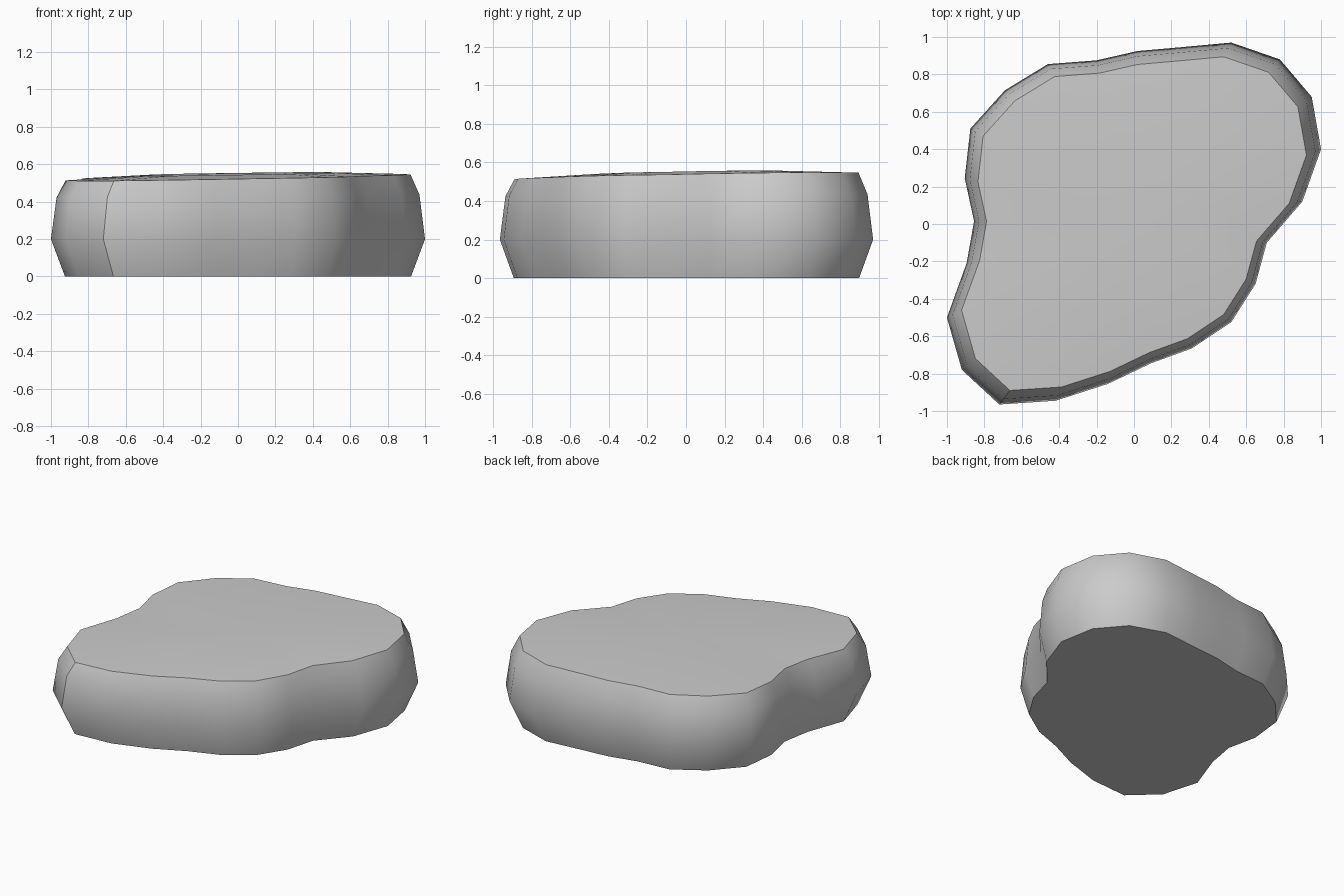
import bpy, bmesh

if "Cube" in bpy.data.objects:
    bpy.data.objects.remove(bpy.data.objects["Cube"])

# widest outline of the stone, counterclockwise seen from above
OUTLINE = [(1.0, .40), (.95, .68), (.78, .88), (.52, .97), (.25, .945), (.02, .925),
           (-.20, .875), (-.46, .855), (-.69, .715), (-.875, .51), (-.905, .245),
           (-.855, .015), (-.895, -.21), (-1.0, -.50), (-.92, -.78), (-.72, -.965),
           (-.42, -.945), (-.14, -.855), (.09, -.745), (.31, -.665), (.52, -.525),
           (.65, -.32), (.71, -.10), (.90, .12)]
SEAM = 15  # front left corner with a crisp vertical crease


def top_z(x, y, lift=0):
    return .53 + .012 * x + .012 * y + lift


bm = bmesh.new()


def ring(scale, height):
    return [bm.verts.new((x * scale, y * scale, height(x * scale, y * scale)))
            for x, y in OUTLINE]


# side rings, then the slightly domed and tilted top
rings = [ring(.925, lambda x, y: 0),
         ring(1.0, lambda x, y: .20),
         ring(.97, lambda x, y: .43 + .008 * x),
         ring(.922, top_z),
         ring(.5, lambda x, y: top_z(x, y, .018))]
n = len(OUTLINE)
for low, high in zip(rings, rings[1:]):
    for i in range(n):
        j = (i + 1) % n
        bm.faces.new((low[i], low[j], high[j], high[i]))
centre = bm.verts.new((0, 0, top_z(0, 0, .016)))
for i in range(n):
    bm.faces.new((rings[-1][i], rings[-1][(i + 1) % n], centre))
bm.faces.new(rings[0][::-1])

# smooth sides with crisp rims and corner
for f in bm.faces:
    f.smooth = True
for r in (rings[0], rings[3]):
    for i in range(n):
        bm.edges.get((r[i], r[(i + 1) % n])).smooth = False
for low, high in zip(rings[:3], rings[1:4]):
    bm.edges.get((low[SEAM], high[SEAM])).smooth = False

mesh = bpy.data.meshes.new("flat_stone")
bm.to_mesh(mesh)
bm.free()
bpy.context.collection.objects.link(bpy.data.objects.new("flat_stone", mesh))
